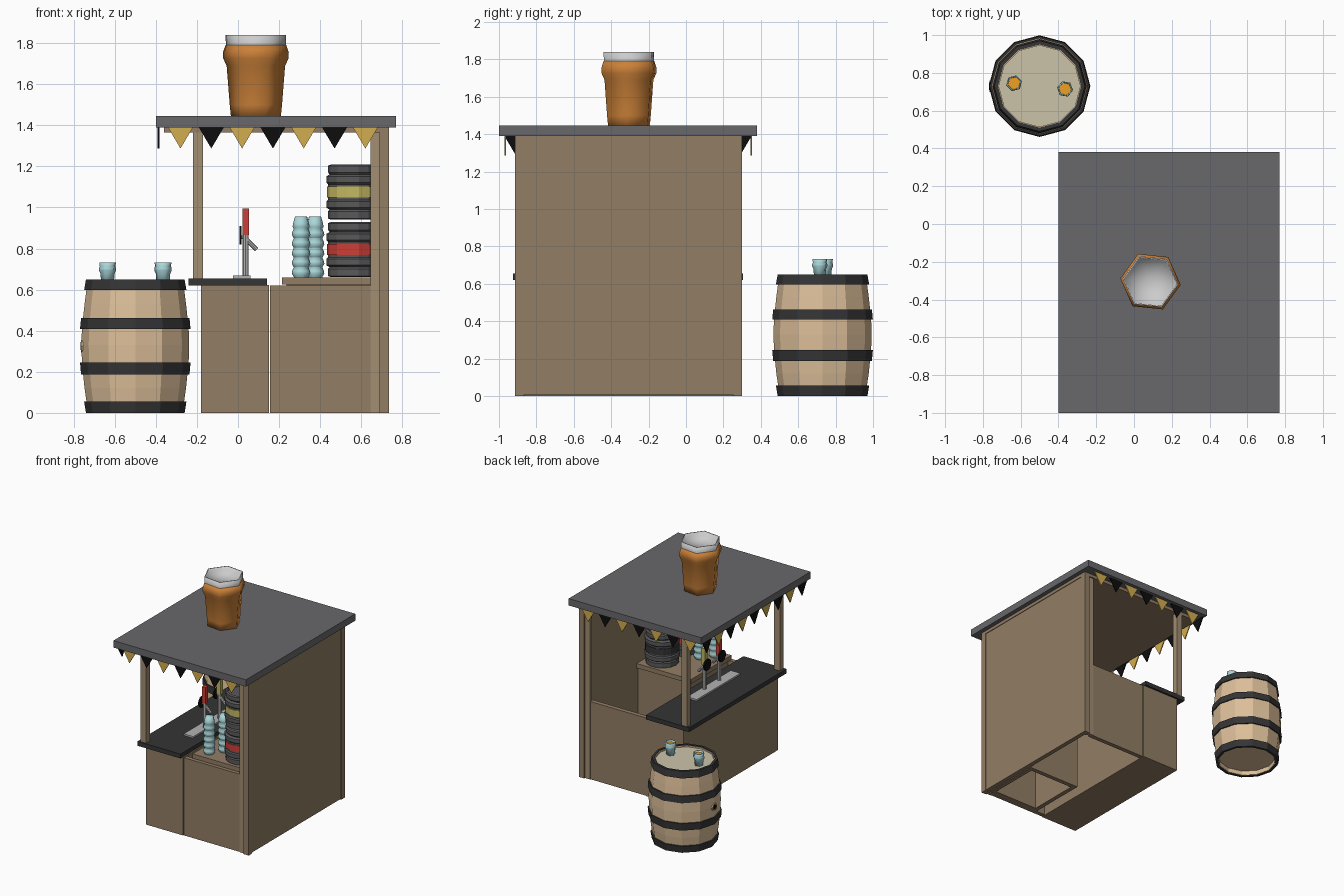
import bpy, bmesh
from math import cos, sin, pi, radians
from mathutils import Vector

if "Cube" in bpy.data.objects:
    bpy.data.objects.remove(bpy.data.objects["Cube"])


def mat(name, r, g, b):
    m = bpy.data.materials.new(name)
    m.diffuse_color = (r, g, b, 1)
    m.use_nodes = True
    m.node_tree.nodes["Principled BSDF"].inputs["Base Color"].default_value = m.diffuse_color
    return m


WOOD = mat("wood", .29, .21, .13)
POST = mat("post_wood", .36, .27, .17)
ROOF = mat("roof_grey", .14, .14, .15)
DARK = mat("dark", .035, .035, .037)
STAVE = mat("stave", .72, .52, .32)
LID = mat("lid", .6, .55, .4)
STEEL = mat("steel", .45, .45, .46)
KEG = mat("keg_grey", .1, .1, .105)
RED = mat("red", .6, .05, .04)
YELLOW = mat("yellow", .55, .48, .12)
GOLD = mat("gold", .65, .42, .08)
BLACK = mat("black", .004, .004, .004)
GLASS = mat("glass", .4, .68, .7)
BEER = mat("beer", .6, .22, .04)
AMBER = mat("amber", .85, .35, .02)
FOAM = mat("foam", .75, .75, .75)


def finish(name, bm, m, smooth=False):
    me = bpy.data.meshes.new(name)
    bmesh.ops.recalc_face_normals(bm, faces=bm.faces)
    for f in bm.faces:
        f.smooth = smooth
    bm.to_mesh(me)
    bm.free()
    ob = bpy.data.objects.new(name, me)
    bpy.context.collection.objects.link(ob)
    me.materials.append(m)
    return ob


def box(name, m, x, y, z):
    bm = bmesh.new()
    bmesh.ops.create_cube(bm, size=1)
    for v in bm.verts:
        v.co = [a[0] + (c + .5) * (a[1] - a[0]) for c, a in zip(v.co, (x, y, z))]
    return finish(name, bm, m)


def lathe(name, m, profile, loc, n=12, turn=0, smooth=False):
    """Revolve (radius, z) points; radius 0 closes an end."""
    bm = bmesh.new()
    rings = [[bm.verts.new((r * cos(radians(turn) + 2 * pi * i / n),
                            r * sin(radians(turn) + 2 * pi * i / n), z))
              for i in range(n)] for r, z in profile]
    for a, b in zip(rings, rings[1:]):
        for i in range(n):
            j = (i + 1) % n
            bm.faces.new((a[i], a[j], b[j], b[i]))
    bmesh.ops.remove_doubles(bm, verts=bm.verts, dist=1e-5)
    ob = finish(name, bm, m, smooth)
    ob.location = loc
    return ob


def rod(name, m, a, b, r, n=8):
    a, b = Vector(a), Vector(b)
    d = b - a
    ob = lathe(name, m, [(0, 0), (r, 0), (r, d.length), (0, d.length)], a, n)
    ob.rotation_euler = d.to_track_quat('Z', 'Y').to_euler()
    return ob


# Roof, ceiling and posts
box("roof", ROOF, (-.4, .77), (-1, .38), (1.39, 1.445))
box("ceiling", WOOD, (-.36, .735), (-.915, .3), (1.365, 1.392))
for side, y in (("front", (-.915, -.87)), ("back", (.255, .3))):
    box(side + "_left_post", POST, (-.22, -.17), y, (.65, 1.37))
    box(side + "_right_post", WOOD, (.69, .735), y, (0, 1.37))
    box(side + "_inner_post", POST, (.645, .69), (y[0] + .01, y[1] - .01), (0, 1.37))

# Right wall and low end panels
box("right_wall", WOOD, (.695, .73), (-.89, .275), (.005, 1.37))
box("front_panel", WOOD, (.155, .66), (-.9, -.865), (0, .62))
box("back_panel", WOOD, (.155, .66), (.25, .285), (0, .62))

# Serving counter
box("counter_body", WOOD, (-.18, .15), (-.905, .29), (0, .622))
box("counter_top", DARK, (-.24, .14), (-.925, .305), (.62, .655))

# Keg cabinet, open underneath
box("cabinet_top", WOOD, (.215, .695), (-.88, -.37), (.625, .66))
box("cabinet_left", WOOD, (.235, .27), (-.865, -.385), (0, .63))
box("cabinet_right", WOOD, (.66, .694), (-.865, -.385), (0, .63))
box("cabinet_front", WOOD, (.235, .69), (-.866, -.835), (0, .63))
box("cabinet_back", WOOD, (.235, .69), (-.42, -.385), (0, .63))


# Pennant bunting on three sides
def pennant(name, m, start, along):
    bm = bmesh.new()
    s, d = Vector(start), Vector(along)
    t = d.cross(Vector((0, 0, 1))) * .004
    pts = [s - d * .062, s + d * .062, s - Vector((0, 0, .105))]
    front = [bm.verts.new(p + t) for p in pts]
    back = [bm.verts.new(p - t) for p in pts]
    bm.faces.new(front)
    bm.faces.new(back[::-1])
    for i in range(3):
        j = (i + 1) % 3
        bm.faces.new((front[i], front[j], back[j], back[i]))
    finish(name, bm, m)


for i in range(7):
    for side, y in (("front", -.967), ("back", .348)):
        pennant(side + "_pennant", BLACK if i % 2 else GOLD, (-.28 + .15 * i, y, 1.392), (1, 0, 0))
for i in range(9):
    pennant("left_pennant", GOLD if i % 2 else BLACK, (-.387, -.91 + .15 * i, 1.392), (0, 1, 0))

# Taps on a drip tray
box("drip_tray", STEEL, (-.025, .06), (-.65, -.1), (.65, .668))
for y, m in ((-.47, RED), (-.285, YELLOW)):
    rod("tap_column", STEEL, (.037, y, .66), (.037, y, .87), .015)
    box("tap_handle", m, (.022, .054), (y - .016, y + .016), (.865, .995))
    rod("tap_spout", STEEL, (.037, y, .85), (.09, y, .795), .011)
    rod("tap_badge_arm", STEEL, (.037, y, .855), (.012, y, .855), .008)
    rod("tap_badge", BLACK, (.018, y, .865), (.007, y, .865), .045, 12)

# Kegs stacked in two columns
KEG_PROFILE = [(0, .015), (.105, .015), (.108, 0), (.122, .005), (.122, .04), (.114, .048),
               (.13, .058), (.13, .088), (.122, .096), (.122, .172), (.13, .18), (.13, .21),
               (.114, .22), (.122, .23), (.122, .262), (.108, .268), (.105, .25), (0, .25)]
for y, bands in ((-.745, (RED, YELLOW)), (-.5, (DARK, DARK))):
    for k, m in enumerate(bands):
        z = .661 + .28 * k
        lathe("keg", KEG, KEG_PROFILE, (.56, y, z), 14)
        lathe("keg_band", m, [(.12, .108), (.127, .108), (.127, .16), (.12, .16)], (.56, y, z), 14)

# Stacks of upturned glasses
for x, y, t in ((.307, -.8, 10), (.375, -.71, 35)):
    prof = [(.036, .66)]
    for k in range(5):
        z = .665 + .047 * k
        prof += [(.038, z), (.046, z + .014), (.044, z + .026), (.036, z + .044)]
    prof += [(.042, .905), (.04, .92), (.03, .956), (0, .956)]
    lathe("glass_stack", GLASS, prof, (x, y, 0), 8, t, True)

# Barrel table with hoops and bung hole
BX, BY = -.5, .73
lathe("barrel_staves", STAVE, [(.215, .04), (.215, 0.005), (.23, .005), (.247, .12), (.26, .25), (.262, .33),
                               (.26, .41), (.247, .53), (.232, .645), (.215, .645), (.215, .62)],
      (BX, BY, 0))
lathe("barrel_lid", LID, [(0, .61), (.22, .61), (.22, .635), (0, .635)], (BX, BY, 0))
lathe("barrel_bottom", STAVE, [(0, .04), (.218, .04), (.218, .06), (0, .06)], (BX, BY, 0))
for z0, z1, r0, r1 in ((0, .055, .24, .249), (.188, .245, .264, .269),
                       (.408, .462, .269, .264), (.597, .65, .249, .24)):
    lathe("barrel_hoop", DARK, [(r0 - .02, z0), (r0, z0), (r1, z1), (r1 - .02, z1), (r0 - .02, z0)],
          (BX, BY, 0))
rod("bung_ring", STAVE, (BX - .24, BY, .325), (BX - .265, BY, .325), .03)
rod("bung_hole", BLACK, (BX - .24, BY, .325), (BX - .267, BY, .325), .02)

# Filled glasses on the barrel
for x, y, t in ((-.635, .745, 15), (-.365, .715, -10)):
    lathe("glass", GLASS, [(0, 0), (.032, 0), (.036, .045), (.043, .06), (.043, .07), (.039, .08),
                           (.042, .098), (.035, .098), (.033, .08)], (x, y, .634), 6, t, True)
    lathe("glass_beer", AMBER, [(.034, .08), (.034, .085), (0, .085)], (x, y, .634), 6, t)

# Giant pint on the roof
PINT = (.087, -.305, 1.44)
lathe("pint_body", BEER, [(0, 0), (.122, 0), (.128, .06), (.143, .25), (.16, .285), (.161, .315),
                          (.148, .352), (.135, .352)], PINT, 6, -6, True)
lathe("pint_foam", FOAM, [(.147, .345), (.148, .4), (.14, .4), (.137, .368), (0, .36)],
      PINT, 6, -6, True)
